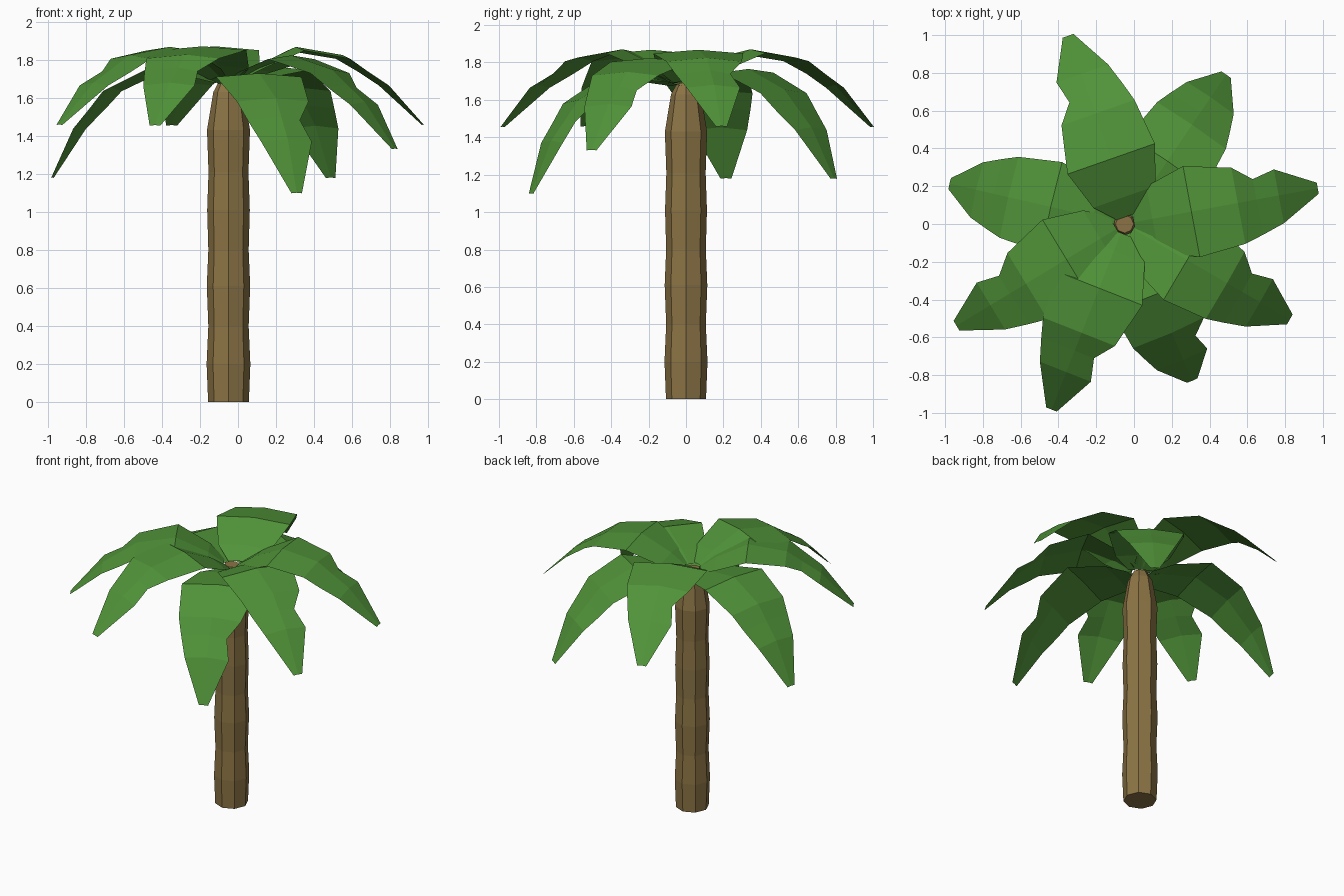
import bpy
from math import radians, sin, cos, pi

if "Cube" in bpy.data.objects:
    bpy.data.objects.remove(bpy.data.objects["Cube"])

CX, BASE_Z = -0.05, 1.68


def material(name, rgb):
    m = bpy.data.materials.new(name)
    m.diffuse_color = (*rgb, 1)
    m.use_nodes = True
    m.node_tree.nodes["Principled BSDF"].inputs["Base Color"].default_value = m.diffuse_color
    return m


def add_mesh(name, verts, faces, mat):
    me = bpy.data.meshes.new(name)
    me.from_pydata(verts, [], faces)
    me.materials.append(mat)
    ob = bpy.data.objects.new(name, me)
    bpy.context.collection.objects.link(ob)
    return ob


BARK = material("bark", (0.26, 0.175, 0.06))
LEAF = material("leaf", (0.08, 0.29, 0.04))

# Trunk: eight-sided, gently swelling rings, rounded-off top
rings = [(0, .107), (.2, .115), (.4, .106), (.61, .114), (.8, .106), (1.01, .112),
         (1.21, .105), (1.43, .113), (1.63, .08), (1.69, .048)]
N = 8
verts = [(CX + r * cos(2 * pi * i / N), r * sin(2 * pi * i / N), z)
         for z, r in rings for i in range(N)]
faces = [(k * N + i, k * N + (i + 1) % N, (k + 1) * N + (i + 1) % N, (k + 1) * N + i)
         for k in range(len(rings) - 1) for i in range(N)]
faces += [tuple(reversed(range(N))), tuple(range((len(rings) - 1) * N, len(rings) * N))]
add_mesh("trunk", verts, faces, BARK)

# Frond stations: distance along, height, half width
SPINE = [(.05, .02, .08), (.15, .09, .175), (.36, .188, .245), (.61, .145, .22),
         (.71, .078, .19), (.83, 0, .15), (1.04, -.22, .03)]
NOTCH = {3: .19, 4: .11, 5: .14}   # torn edge widths
RIDGE = .02                        # drop from midrib to edges


def frond(name, azimuth, droop, torn=0, scale=1.0, base_x=CX):
    """torn: 1 = left edge notched, -1 = right edge notched, 0 = whole."""
    a, p = radians(azimuth), radians(droop)
    vs, fs = [], []
    for k, (r, z, w) in enumerate(SPINE):
        for side in (1, 0, -1):
            s = side * (NOTCH.get(k, w) if side and side == torn else w)
            h = z - (RIDGE * min(1, w / .2) if side else 0)
            rr = scale * (r * cos(p) + h * sin(p))
            zz = scale * (h * cos(p) - r * sin(p))
            vs.append((base_x + rr * cos(a) - s * sin(a),
                       rr * sin(a) + s * cos(a), BASE_Z + zz))
    for k in range(len(SPINE) - 1):
        for j in (0, 1):
            i = 3 * k + j
            fs.append((i, i + 1, i + 4, i + 3))
    add_mesh(name, vs, fs, LEAF)


# Crown of eight fronds
frond("frond_back", 109.3, 0, 1, 1.015, 0.0)
frond("frond_back_right", 55.8, 15.6, 0, 1.015)
frond("frond_right", 10.5, 0, 1)
frond("frond_front_right", -30, 7, 1, 1.005)
frond("frond_front", -66.6, 20.7, 1, 1.01)
frond("frond_front_left", -111.5, 0, 1, 1.015)
frond("frond_left_front", -148.8, 0, -1)
frond("frond_left_back", 167, 15.7, 0, 1.01)
